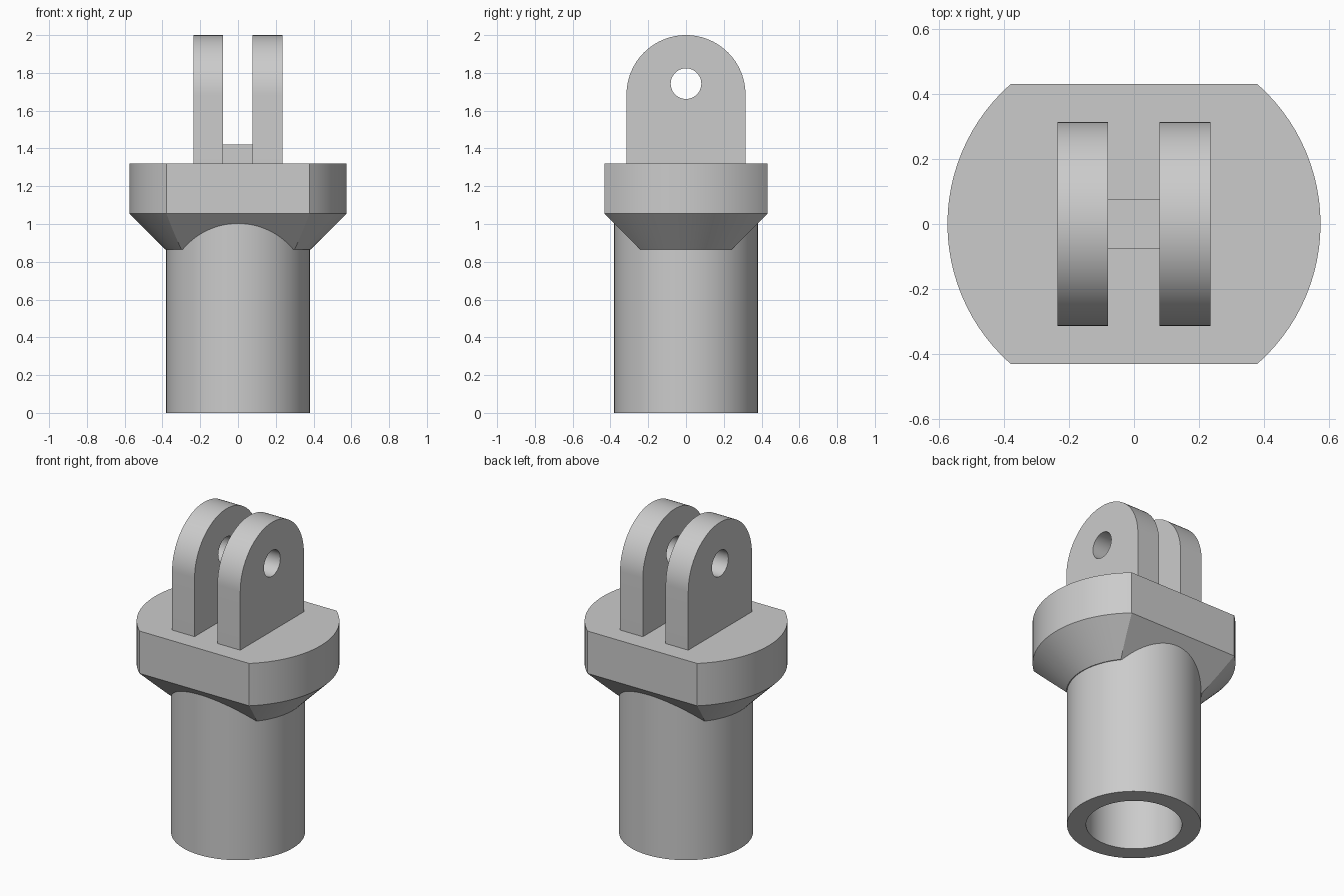
import bpy, bmesh, math
from mathutils import Vector

if "Cube" in bpy.data.objects:
    bpy.data.objects.remove(bpy.data.objects["Cube"], do_unlink=True)

grey = bpy.data.materials.new("plain grey")
grey.use_nodes = True
grey.diffuse_color = (0.6, 0.6, 0.6, 1)
grey.node_tree.nodes["Principled BSDF"].inputs["Base Color"].default_value = (0.6, 0.6, 0.6, 1)


def finish(name, bm):
    """Turn a bmesh into a named, smooth shaded object."""
    bmesh.ops.remove_doubles(bm, verts=bm.verts, dist=1e-5)
    bmesh.ops.recalc_face_normals(bm, faces=bm.faces)
    mesh = bpy.data.meshes.new(name)
    bm.to_mesh(mesh)
    bm.free()
    mesh.materials.append(grey)
    obj = bpy.data.objects.new(name, mesh)
    bpy.context.collection.objects.link(obj)
    bpy.ops.object.select_all(action='DESELECT')
    obj.select_set(True)
    bpy.context.view_layer.objects.active = obj
    bpy.ops.object.shade_smooth_by_angle(angle=math.radians(25))
    return obj


def revolve(profile, steps=96):
    """Spin a (radius, z) profile around the z axis."""
    bm = bmesh.new()
    verts = [bm.verts.new((r, 0, z)) for r, z in profile]
    edges = [bm.edges.new(pair) for pair in zip(verts, verts[1:])]
    bmesh.ops.spin(bm, geom=verts + edges, cent=(0, 0, 0), axis=(0, 0, 1),
                   angle=math.tau, steps=steps, use_merge=True)
    bmesh.ops.remove_doubles(bm, verts=bm.verts, dist=1e-5)
    return bm


# Hollow shaft, open at the bottom and solid inside the collar
finish("shaft", revolve([(0, 0.86), (0.272, 0.86), (0.272, 0), (0.38, 0),
                         (0.38, 1.1), (0, 1.1)]))

# Collar: chamfered disc with two flat sides, the chamfer following the flats
CHAMFER_Z, FLAT_Y = 1.055, 0.432
bm = revolve([(0, 0.865), (0.385, 0.865), (0.575, CHAMFER_Z), (0.575, 1.32), (0, 1.32)])
for side in (-1, 1):
    for normal in (Vector((0, side, 0)), Vector((0, side, -1))):
        cut = bmesh.ops.bisect_plane(
            bm, geom=bm.verts[:] + bm.edges[:] + bm.faces[:], dist=1e-6,
            plane_co=(0, side * FLAT_Y, CHAMFER_Z), plane_no=normal, clear_outer=True)
        rim = [e for e in cut["geom_cut"] if isinstance(e, bmesh.types.BMEdge) and e.is_boundary]
        bmesh.ops.holes_fill(bm, edges=rim, sides=0)
finish("collar", bm)

# Pair of round topped lugs with a pin hole
HALF_Y, ARC_Z, HOLE_Z, HOLE_R = 0.315, 1.685, 1.743, 0.081


def lug(name, x0, x1):
    bm = bmesh.new()
    arc = [(HALF_Y * math.cos(math.pi * i / 48), ARC_Z + HALF_Y * math.sin(math.pi * i / 48))
           for i in range(49)]
    outline = [(HALF_Y, 1.3)] + arc + [(-HALF_Y, 1.3)]
    hole = [(HOLE_R * math.cos(math.tau * i / 48), HOLE_Z + HOLE_R * math.sin(math.tau * i / 48))
            for i in range(48)]
    edges = []
    for loop in (outline, hole):
        verts = [bm.verts.new((x0, y, z)) for y, z in loop]
        edges += [bm.edges.new((v, verts[i - 1])) for i, v in enumerate(verts)]
    bmesh.ops.triangle_fill(bm, edges=edges, use_beauty=True, normal=(1, 0, 0))
    side = bmesh.ops.extrude_face_region(bm, geom=bm.faces[:], use_keep_orig=True)
    moved = [g for g in side["geom"] if isinstance(g, bmesh.types.BMVert)]
    bmesh.ops.translate(bm, verts=moved, vec=(x1 - x0, 0, 0))
    finish(name, bm)


lug("left_lug", 0.078, 0.236)
lug("right_lug", -0.236, -0.08)

# Small bridge block between the lugs
bm = bmesh.new()
bmesh.ops.create_cube(bm, size=1)
bmesh.ops.scale(bm, vec=(0.18, 0.152, 0.12), verts=bm.verts)
bmesh.ops.translate(bm, vec=(0, 0, 1.36), verts=bm.verts)
finish("bridge", bm)
